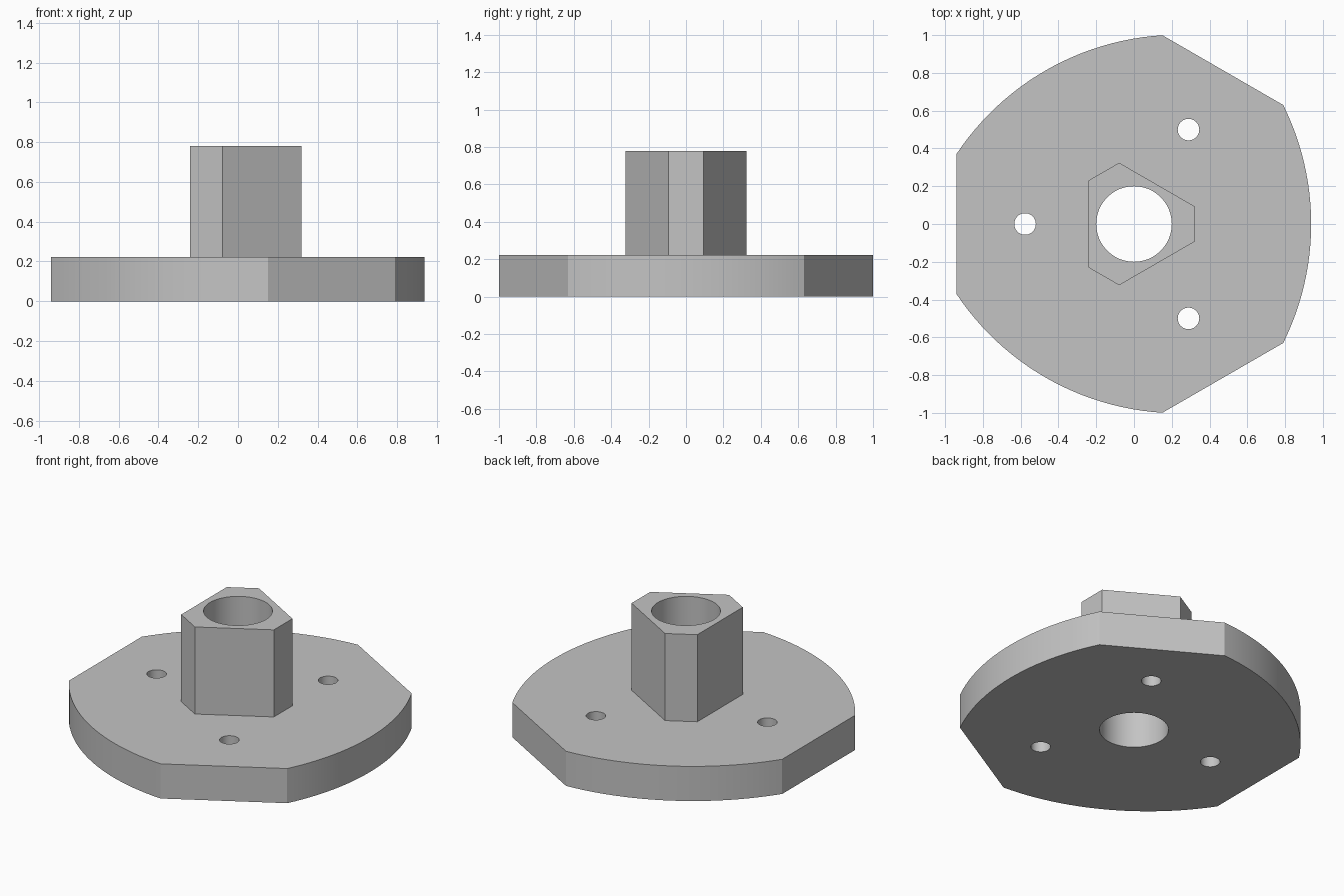
import bpy
import bmesh
from math import pi, sin, cos, asin, radians
from mathutils import Matrix, Vector

cube = bpy.data.objects.get("Cube")
if cube:
    bpy.data.objects.remove(cube, do_unlink=True)

grey = bpy.data.materials.new("plain grey")
grey.use_nodes = True
grey.diffuse_color = (0.55, 0.55, 0.55, 1)
grey.node_tree.nodes["Principled BSDF"].inputs["Base Color"].default_value = (0.55, 0.55, 0.55, 1)

FLANGE_TOP = 0.222
HUB_TOP = 0.78
THIRD = 2 * pi / 3


def prism(name, points, z0, z1):
    """Extrude a closed counter-clockwise outline from z0 to z1."""
    bm = bmesh.new()
    face = bm.faces.new([bm.verts.new((x, y, z0)) for x, y in points])
    top = bmesh.ops.extrude_face_region(bm, geom=[face])["geom"]
    bmesh.ops.translate(bm, vec=(0, 0, z1 - z0),
                        verts=[v for v in top if isinstance(v, bmesh.types.BMVert)])
    bmesh.ops.recalc_face_normals(bm, faces=bm.faces)
    mesh = bpy.data.meshes.new(name)
    bm.to_mesh(mesh)
    bm.free()
    mesh.materials.append(grey)
    obj = bpy.data.objects.new(name, mesh)
    bpy.context.collection.objects.link(obj)
    return obj


def three_fold(points):
    """Repeat part of an outline three times around the axis."""
    return [Matrix.Rotation(i * THIRD, 2) @ Vector(p) for i in range(3) for p in points]


def circle(radius, segments, cx=0.0, cy=0.0):
    return [(cx + radius * cos(2 * pi * i / segments),
             cy + radius * sin(2 * pi * i / segments)) for i in range(segments)]


def combine(target, tool, operation):
    """Apply a boolean and remove the tool."""
    tool.hide_render = True
    mod = target.modifiers.new(operation, 'BOOLEAN')
    mod.operation = operation
    mod.solver = 'EXACT'
    mod.object = tool
    bpy.context.view_layer.objects.active = target
    bpy.ops.object.modifier_apply(modifier=mod.name)
    bpy.data.objects.remove(tool, do_unlink=True)


# Three-lobed flange: shallow arcs joined by straight flats
half_chord, chord_x, apex = 0.63, 0.79, 0.938
sag = apex - chord_x
arc_radius = (half_chord ** 2 + sag ** 2) / (2 * sag)
half_angle = asin(half_chord / arc_radius)
steps = 24
arc = []
for i in range(steps + 1):
    a = half_angle * (2 * i / steps - 1)
    arc.append((apex - arc_radius + arc_radius * cos(a), arc_radius * sin(a)))
body = prism("flanged_hub", three_fold(arc), 0, FLANGE_TOP)

# Hub with three wide and three narrow sides
hub = prism("hub", three_fold([(0.32, -0.094), (0.32, 0.094)]), FLANGE_TOP / 2, HUB_TOP)
combine(body, hub, 'UNION')

# Central bore and three bolt holes
combine(body, prism("bore_cutter", circle(0.2, 64), -0.1, 1), 'DIFFERENCE')
for i in range(3):
    a = pi / 3 + i * THIRD
    hole = circle(0.057, 40, 0.577 * cos(a), 0.577 * sin(a))
    combine(body, prism("bolt_hole_cutter", hole, -0.1, 0.4), 'DIFFERENCE')

# Smooth curved walls, crisp edges
bpy.ops.object.select_all(action='DESELECT')
body.select_set(True)
bpy.context.view_layer.objects.active = body
bpy.ops.object.shade_smooth_by_angle(angle=radians(20))
